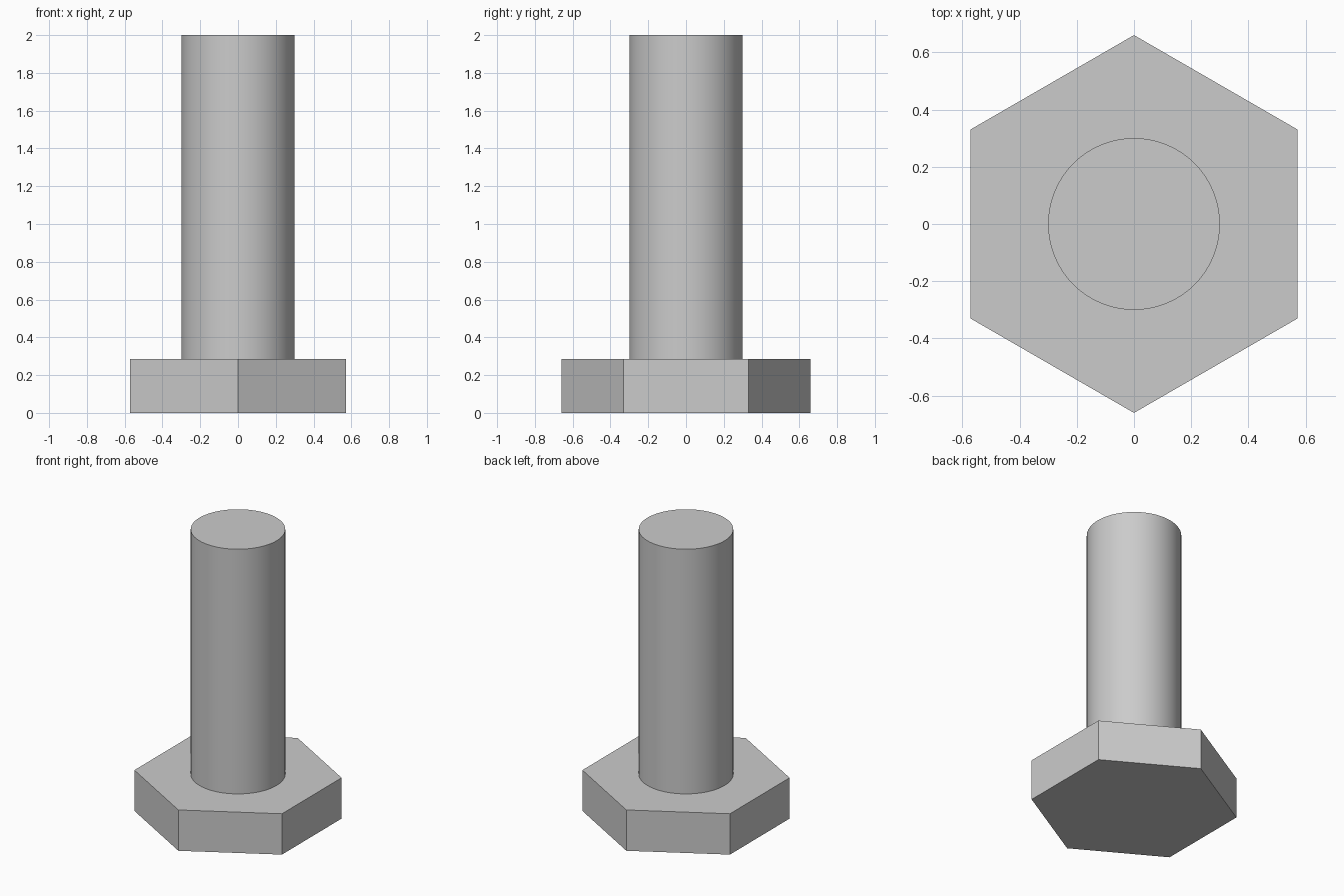
import bpy
import math

cube = bpy.data.objects.get("Cube")
if cube:
    bpy.data.objects.remove(cube, do_unlink=True)

HEAD_HEIGHT = 0.286
TOTAL_HEIGHT = 2.0

# Plain steel grey
steel = bpy.data.materials.new("steel_grey")
steel.use_nodes = True
grey = (0.6, 0.6, 0.6, 1.0)
steel.diffuse_color = grey
steel.node_tree.nodes["Principled BSDF"].inputs["Base Color"].default_value = grey


def prism(name, sides, radius, bottom, top):
    """Upright prism whose first corner points along +y."""
    bpy.ops.mesh.primitive_cylinder_add(
        vertices=sides, radius=radius, depth=top - bottom,
        location=(0, 0, (bottom + top) / 2))
    part = bpy.context.object
    part.name = name
    part.data.materials.append(steel)
    return part


# Hexagonal head, flat shaded
prism("hex_head", 6, 0.66, 0, HEAD_HEIGHT)

# Round shank, smooth sides with sharp rims
prism("shank", 96, 0.3, HEAD_HEIGHT, TOTAL_HEIGHT)
bpy.ops.object.shade_smooth_by_angle(angle=math.radians(30))
